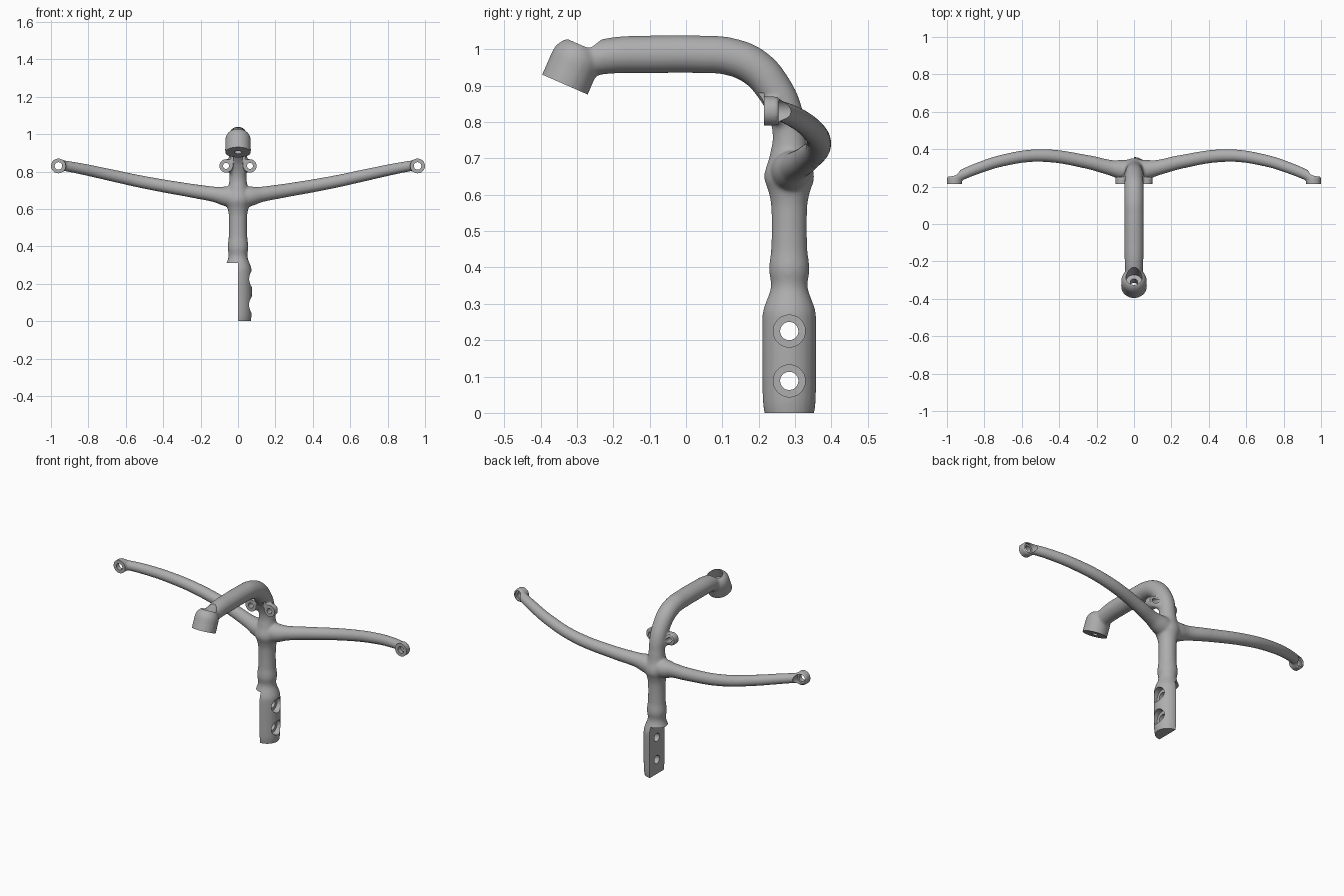
import bpy
from mathutils import Vector

cube = bpy.data.objects.get("Cube")
if cube:
    bpy.data.objects.remove(cube, do_unlink=True)

POST_Y = 0.284
NOZZLE_BASE = Vector((0, -0.333, 0.903))
NOZZLE_AXIS = Vector((0, 0.4, 0.915)).normalized()


def select_only(objs):
    bpy.ops.object.select_all(action='DESELECT')
    for ob in objs:
        ob.select_set(True)
    bpy.context.view_layer.objects.active = objs[0]


def tube(name, points):
    """Smooth tube through (x, y, z, radius) points, as a capped mesh."""
    curve = bpy.data.curves.new(name, 'CURVE')
    curve.dimensions = '3D'
    curve.bevel_depth = 1.0
    curve.bevel_resolution = 8
    curve.resolution_u = 10
    curve.use_fill_caps = True
    spline = curve.splines.new('BEZIER')
    spline.radius_interpolation = 'CARDINAL'
    spline.bezier_points.add(len(points) - 1)
    for bp, (x, y, z, r) in zip(spline.bezier_points, points):
        bp.co = (x, y, z)
        bp.radius = r
        bp.handle_left_type = bp.handle_right_type = 'AUTO'
    ob = bpy.data.objects.new(name, curve)
    bpy.context.collection.objects.link(ob)
    select_only([ob])
    bpy.ops.object.convert(target='MESH')
    return bpy.context.object


def rod(start, end, radius):
    """Straight cylinder between two points."""
    start, end = Vector(start), Vector(end)
    axis = end - start
    bpy.ops.mesh.primitive_cylinder_add(
        vertices=48, radius=radius, depth=axis.length, location=(start + end) / 2,
        rotation=axis.to_track_quat('Z', 'Y').to_euler())
    return bpy.context.object


def box(center, size, rotation=(0, 0, 0)):
    bpy.ops.mesh.primitive_cube_add(size=1, location=center, rotation=rotation)
    bpy.context.object.scale = size
    return bpy.context.object


def join(objs):
    select_only(objs)
    bpy.ops.object.transform_apply(location=True, rotation=True, scale=True)
    if len(objs) > 1:
        bpy.ops.object.join()
    return bpy.context.object


def cut(body, cutters):
    cutter = join(cutters)
    cutter.hide_render = True
    mod = body.modifiers.new("cut", 'BOOLEAN')
    mod.operation = 'DIFFERENCE'
    mod.solver = 'EXACT'
    mod.object = cutter
    select_only([body])
    bpy.ops.object.modifier_apply(modifier=mod.name)
    bpy.data.objects.remove(cutter, do_unlink=True)


# Post with its mounting foot and grip ridge, bending into the hook
post = [(-0.02, 0.066), (0.02, 0.072), (0.06, 0.074), (0.27, 0.074), (0.3, 0.066),
        (0.345, 0.051), (0.395, 0.056), (0.45, 0.05), (0.57, 0.05), (0.61, 0.058),
        (0.65, 0.069), (0.7, 0.056), (0.76, 0.046)]
hook = [(0.272, 0.83, 0.048), (0.243, 0.89, 0.05), (0.19, 0.95, 0.052),
        (0.12, 0.98, 0.052), (0.04, 0.986, 0.052), (-0.1, 0.986, 0.052),
        (-0.2, 0.983, 0.05), (-0.3, 0.965, 0.045)]
parts = [tube("post", [(0, POST_Y, z, r) for z, r in post]
              + [(0, y, z, r) for y, z, r in hook])]

# Nozzle at the hook end
profile = [(-0.03, 0.069), (0.04, 0.069), (0.085, 0.067), (0.112, 0.052), (0.128, 0.03)]
parts.append(tube("nozzle", [(*(NOZZLE_BASE + NOZZLE_AXIS * t), r) for t, r in profile]))

# Arms, end rings and small eyelets, mirrored
arm = [(0, 0.287, 0.66, 0.055), (0.06, 0.29, 0.667, 0.054), (0.12, 0.3, 0.677, 0.042),
       (0.25, 0.332, 0.698, 0.037), (0.5, 0.366, 0.742, 0.034),
       (0.7, 0.34, 0.785, 0.032), (0.85, 0.292, 0.817, 0.03), (0.96, 0.245, 0.836, 0.028)]
for s in (-1, 1):
    parts.append(tube("arm", [(s * x, y, z, r) for x, y, z, r in arm]))
    parts.append(rod((s * 0.96, 0.195, 0.83), (s * 0.96, 0.256, 0.83), 0.04))
    parts.append(rod((s * 0.064, 0.195, 0.83), (s * 0.064, 0.252, 0.83), 0.036))
    parts.append(tube("eyelet_web", [(s * 0.055, 0.245, 0.828, 0.02),
                                     (s * 0.03, 0.262, 0.81, 0.026),
                                     (0, 0.285, 0.785, 0.035)]))

# Blend everything into one smooth casting
body = join(parts)
body.name = "hanger_body"
remesh = body.modifiers.new("blend", 'REMESH')
remesh.mode = 'VOXEL'
remesh.voxel_size = 0.006
smooth = body.modifiers.new("soften", 'SMOOTH')
smooth.factor = 0.5
smooth.iterations = 12
select_only([body])
for name in ("blend", "soften"):
    bpy.ops.object.modifier_apply(modifier=name)

# Flat faces: half-round foot, nozzle mouth, ring fronts
tilt = NOZZLE_AXIS.to_track_quat('Z', 'Y').to_euler()
flats = [box((-0.1, POST_Y, 0.11), (0.2, 0.4, 0.4)),
         box(NOZZLE_BASE - NOZZLE_AXIS * 0.05, (0.2, 0.2, 0.1), tilt)]
for s in (-1, 1):
    flats.append(box((s * 0.96, 0.165, 0.83), (0.1, 0.1, 0.1)))
    flats.append(box((s * 0.075, 0.165, 0.83), (0.1, 0.1, 0.1)))
cut(body, flats)

# Through holes and the flat underside
holes = [box((0, POST_Y, -0.05), (0.3, 0.3, 0.1)),
         rod(NOZZLE_BASE - NOZZLE_AXIS * 0.05, NOZZLE_BASE + NOZZLE_AXIS * 0.2, 0.02)]
for z in (0.088, 0.225):
    holes.append(rod((-0.1, POST_Y, z), (0.15, POST_Y, z), 0.025))
for s in (-1, 1):
    holes.append(rod((s * 0.96, 0.15, 0.83), (s * 0.96, 0.35, 0.83), 0.02))
    holes.append(rod((s * 0.064, 0.15, 0.83), (s * 0.064, 0.35, 0.83), 0.016))
cut(body, holes)

# Screw-head recesses
bores = [rod(NOZZLE_BASE + NOZZLE_AXIS * 0.055, NOZZLE_BASE + NOZZLE_AXIS * 0.25, 0.043)]
for z in (0.088, 0.225):
    bores.append(rod((0.037, POST_Y, z), (0.15, POST_Y, z), 0.044))
for s in (-1, 1):
    bores.append(rod((s * 0.96, 0.242, 0.83), (s * 0.96, 0.35, 0.83), 0.031))
cut(body, bores)

# Single grey finish
grey = bpy.data.materials.new("plain_grey")
grey.use_nodes = True
color = (0.42, 0.42, 0.42, 1)
grey.diffuse_color = color
grey.node_tree.nodes["Principled BSDF"].inputs["Base Color"].default_value = color
body.data.materials.clear()
body.data.materials.append(grey)
body.data.name = "hanger_body"
select_only([body])
bpy.ops.object.shade_smooth_by_angle(angle=0.6)
